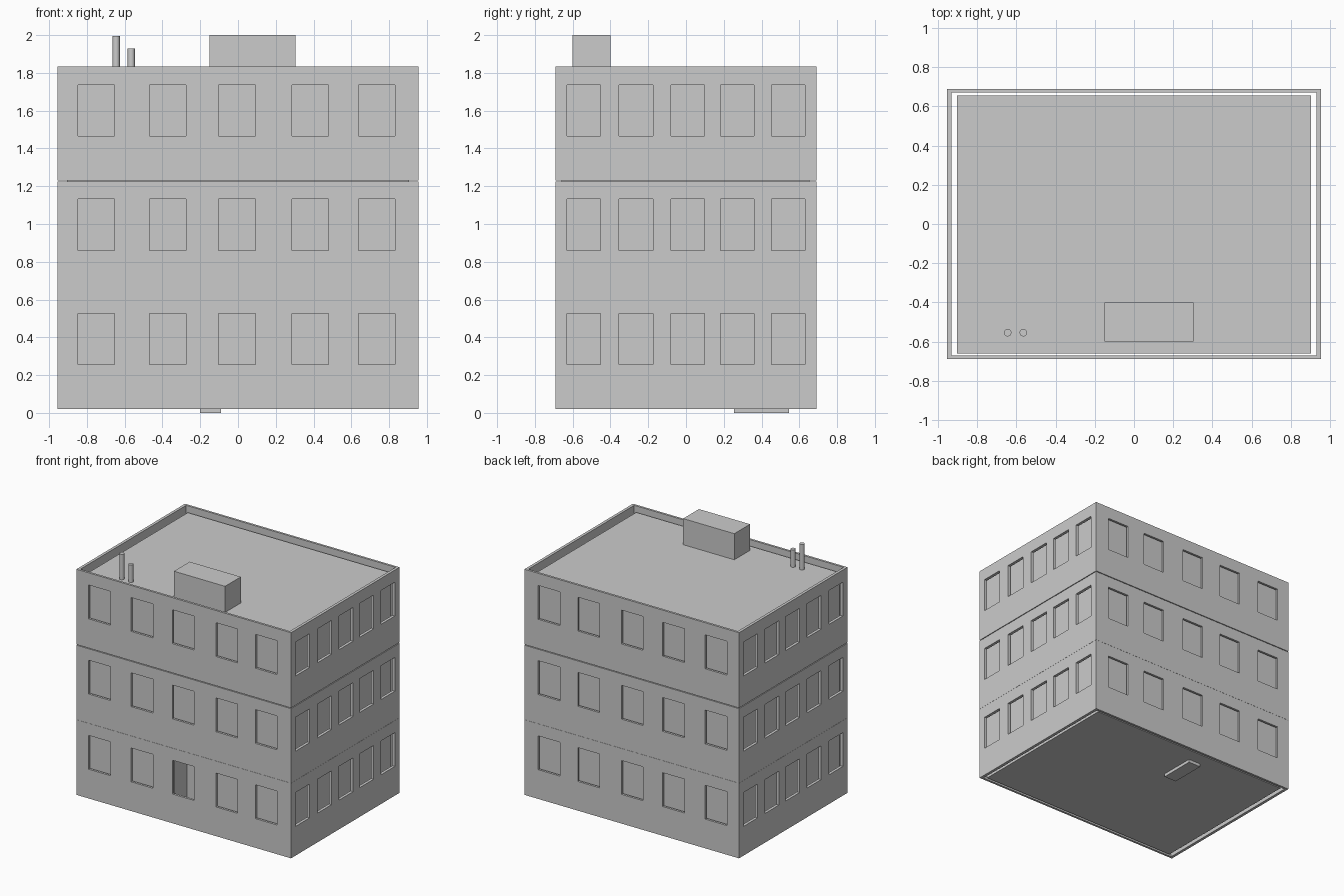
import bpy, bmesh
from mathutils import Matrix, Vector

cube = bpy.data.objects.get("Cube")
if cube:
    bpy.data.objects.remove(cube, do_unlink=True)

GREY = (0.6, 0.6, 0.6, 1)
mat = bpy.data.materials.new("plain grey")
mat.use_nodes = True
mat.diffuse_color = GREY
mat.node_tree.nodes["Principled BSDF"].inputs["Base Color"].default_value = GREY


def boxes(name, spans):
    """One object made of boxes, each given as (x0, x1), (y0, y1), (z0, z1)."""
    bm = bmesh.new()
    for span in spans:
        size = Vector(b - a for a, b in span)
        mid = Vector((a + b) / 2 for a, b in span)
        bmesh.ops.create_cube(bm, size=1, matrix=Matrix.Translation(mid) @ Matrix.Diagonal(size.to_4d()))
    mesh = bpy.data.meshes.new(name)
    bm.to_mesh(mesh)
    bm.free()
    mesh.materials.append(mat)
    obj = bpy.data.objects.new(name, mesh)
    bpy.context.collection.objects.link(obj)
    return obj


def cut(obj, *cutters):
    for cutter in cutters:
        mod = obj.modifiers.new("cut", 'BOOLEAN')
        mod.operation = 'DIFFERENCE'
        mod.solver = 'EXACT'
        mod.object = cutter
        bpy.context.view_layer.objects.active = obj
        bpy.ops.object.modifier_apply(modifier=mod.name)
        bpy.data.objects.remove(cutter, do_unlink=True)


def around(c, half):
    return (c - half, c + half)


HX, HY = 0.955, 0.69        # half size of the outer walls
STOREY = 0.605
COLUMNS_X = (-0.75, -0.372, -0.005, 0.383, 0.735)
COLUMNS_Y = (-0.542, -0.265, 0.01, 0.272, 0.542)

# Storey walls: thin open shells with rows of window openings
for name, base, gap in (("ground", 0.02, 0.001), ("middle", 0.625, 0.006), ("upper", 1.23, 0)):
    top = base + STOREY
    walls = boxes(name + "_storey_walls", [((-HX, HX), (-HY, HY), (base, top - gap))])
    hollow = boxes("hollow", [((-HX + 0.023, HX - 0.023), (-HY + 0.018, HY - 0.018), (base - 1, top + 1))])
    sill = (base + 0.235, base + 0.507)
    front_cut = boxes("front_cut", [(around(x, 0.097), (-1, 1), sill) for x in COLUMNS_X])
    side_cut = boxes("side_cut", [((-2, 2), around(y, 0.089), sill) for y in COLUMNS_Y])
    cut(walls, hollow, front_cut, side_cut)

# Inner block: window panes and flat roof, with an entrance alcove
core = boxes("inner_block_and_roof", [((-0.905, 0.905), (-0.66, 0.655), (0.025, 1.79))])
cut(core, boxes("alcove", [((-0.104, 0.1), (-1, -0.5), (0.08, 0.56))]))

# Small foot plate under the building
boxes("base_plate", [((-0.2, -0.09), (0.255, 0.545), (0, 0.03))])

# Roof housing and vent pipes
boxes("roof_housing", [((-0.15, 0.305), (-0.6, -0.4), (1.785, 2))])
for name, x, top in (("tall_vent_pipe", -0.645, 1.995), ("short_vent_pipe", -0.565, 1.93)):
    bpy.ops.mesh.primitive_cylinder_add(vertices=24, radius=0.019, depth=top - 1.785,
                                        location=(x, -0.555, (top + 1.785) / 2))
    pipe = bpy.context.object
    pipe.name = name
    pipe.data.materials.append(mat)
    bpy.ops.object.shade_smooth_by_angle()
